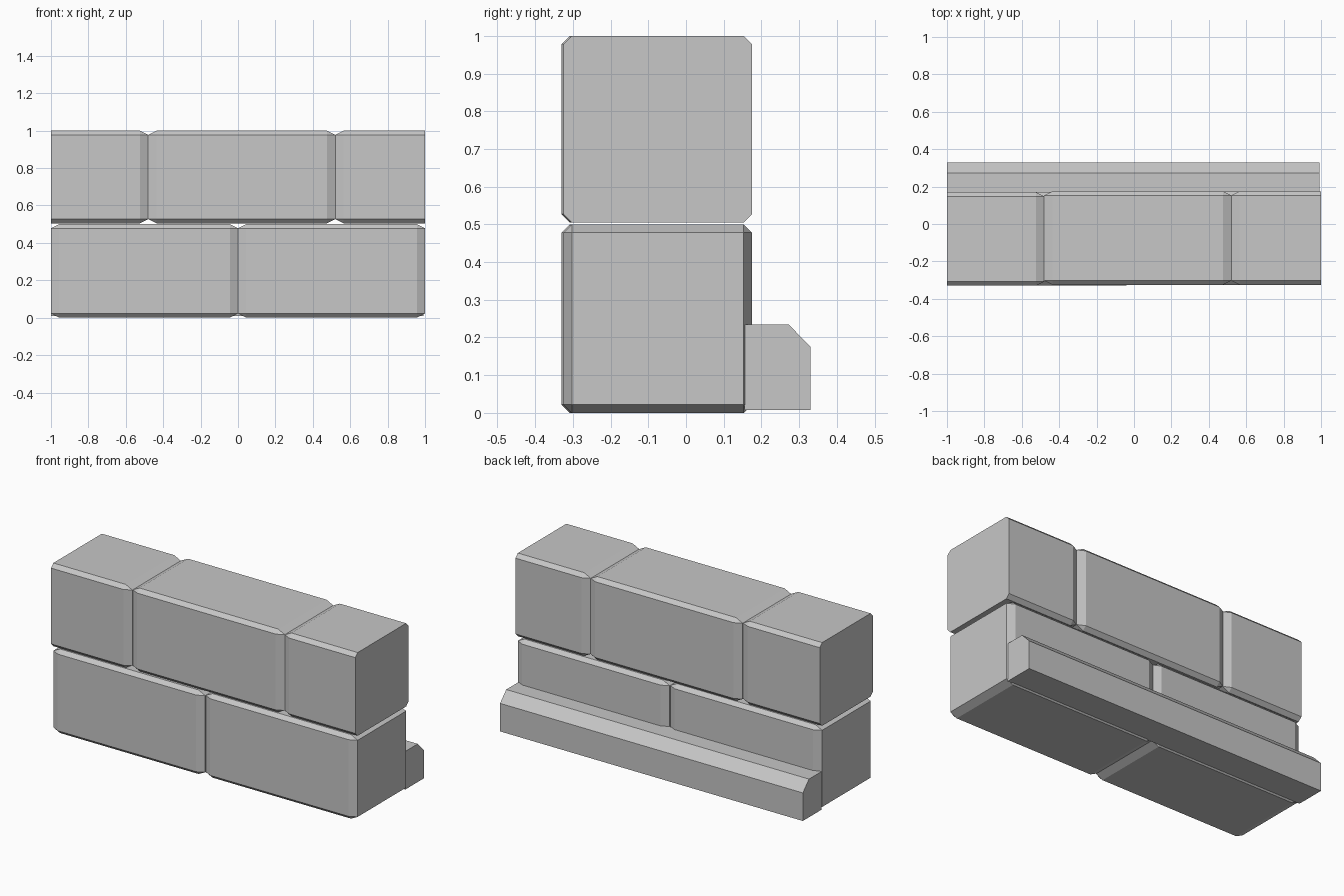
import bpy
import bmesh
from mathutils import Matrix, Vector

cube = bpy.data.objects.get("Cube")
if cube:
    bpy.data.objects.remove(cube, do_unlink=True)

# One stone colour for the whole wall
stone = bpy.data.materials.new("stone_grey")
stone.use_nodes = True
colour = (0.57, 0.57, 0.57, 1)
stone.diffuse_color = colour
stone.node_tree.nodes["Principled BSDF"].inputs["Base Color"].default_value = colour

HALF_WALL = 1.0
CHAMFER = 0.022


def add_object(name, bm):
    bmesh.ops.recalc_face_normals(bm, faces=bm.faces)
    mesh = bpy.data.meshes.new(name)
    bm.to_mesh(mesh)
    bm.free()
    mesh.materials.append(stone)
    obj = bpy.data.objects.new(name, mesh)
    bpy.context.collection.objects.link(obj)
    return obj


def add_brick(name, x, y, z, height):
    """Chamfered block stretched to double length and sawn flat at the wall ends."""
    bm = bmesh.new()
    bmesh.ops.create_cube(bm, size=1)
    bmesh.ops.scale(bm, vec=(0.5, 0.5, height), verts=bm.verts)
    bmesh.ops.bevel(bm, geom=bm.edges[:], offset=CHAMFER, segments=1,
                    profile=0.5, affect='EDGES')
    bmesh.ops.scale(bm, vec=(2, 1, 1), verts=bm.verts)
    bmesh.ops.translate(bm, vec=(x, y, z + height / 2), verts=bm.verts)
    for side in (-1, 1):
        if abs(x + side * 0.5) > HALF_WALL + 0.01:
            cut = bmesh.ops.bisect_plane(
                bm, geom=bm.verts[:] + bm.edges[:] + bm.faces[:],
                plane_co=(side * HALF_WALL, 0, 0), plane_no=(side, 0, 0),
                clear_outer=True)
            rim = [e for e in cut["geom_cut"] if isinstance(e, bmesh.types.BMEdge)]
            bmesh.ops.contextual_create(bm, geom=rim)
    return add_object(name, bm)


# Lower course: two full bricks
add_brick("lower_brick_right", -0.5, -0.08, 0, 0.5)
add_brick("lower_brick_left", 0.5, -0.075, 0, 0.5)

# Upper course: one full brick between two sawn ones
add_brick("upper_brick_right", -0.98, -0.08, 0.505, 0.495)
add_brick("upper_brick_middle", 0.02, -0.075, 0.505, 0.495)
add_brick("upper_brick_left", 1.02, -0.075, 0.505, 0.495)

# Skirting along the back, with a sloped outer top edge
profile = [(0.155, 0.008), (0.33, 0.008), (0.33, 0.175), (0.272, 0.235), (0.155, 0.235)]
bm = bmesh.new()
end = bm.faces.new([bm.verts.new((-1, y, z)) for y, z in profile])
run = bmesh.ops.extrude_face_region(bm, geom=[end], use_keep_orig=True)
bmesh.ops.translate(bm, vec=(1.993, 0, 0),
                    verts=[v for v in run["geom"] if isinstance(v, bmesh.types.BMVert)])
add_object("back_skirting", bm)
